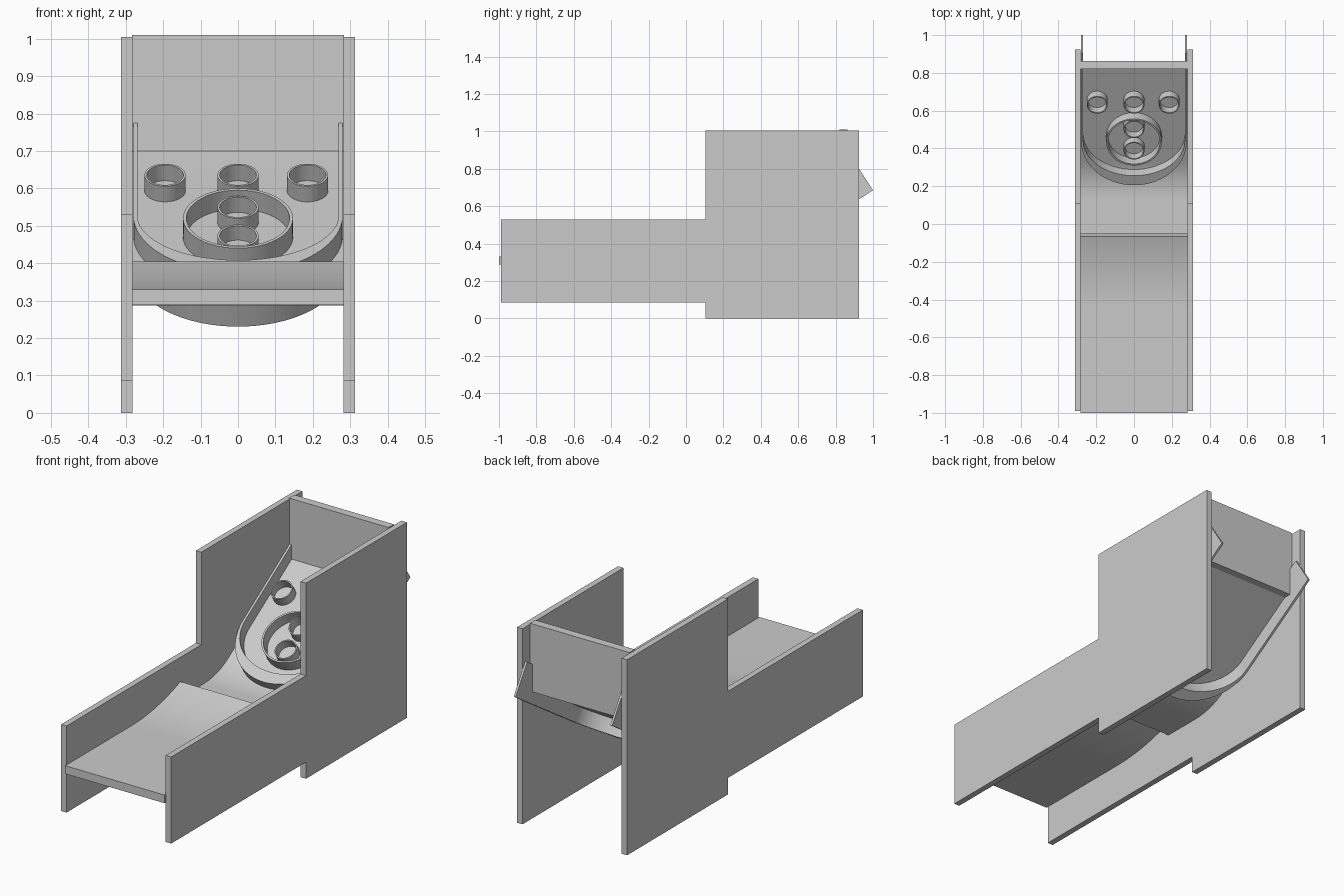
import bpy, math
from mathutils import Vector, Matrix

if "Cube" in bpy.data.objects:
    bpy.data.objects.remove(bpy.data.objects["Cube"])

TILT = math.radians(33)
# Target board frame: local x across, local y up the slope, local z off the board
BOARD = Matrix.Translation((0, 0.42, 0.44)) @ Matrix.Rotation(TILT, 4, 'X')


def make(name, verts, faces, matrix=None, smooth=False):
    mesh = bpy.data.meshes.new(name)
    mesh.from_pydata(verts, [], faces)
    if matrix:
        mesh.transform(matrix)
    obj = bpy.data.objects.new(name, mesh)
    bpy.context.collection.objects.link(obj)
    bpy.ops.object.select_all(action='DESELECT')
    obj.select_set(True)
    bpy.context.view_layer.objects.active = obj
    bpy.ops.object.mode_set(mode='EDIT')
    bpy.ops.mesh.select_all(action='SELECT')
    bpy.ops.mesh.normals_make_consistent(inside=False)
    bpy.ops.object.mode_set(mode='OBJECT')
    if smooth:
        bpy.ops.object.shade_smooth_by_angle(angle=math.radians(30))
    return obj


def side_prism(name, profile, x0, x1):
    """Extrude a y-z outline across x."""
    n = len(profile)
    verts = [(x, y, z) for x in (x0, x1) for y, z in profile]
    faces = [tuple(range(n)), tuple(range(n, 2 * n))]
    faces += [(i, (i + 1) % n, n + (i + 1) % n, n + i) for i in range(n)]
    return make(name, verts, faces)


def sheet(name, path, width, thick):
    """Bent sheet whose top follows a y-z path, thickened downwards."""
    pts = [Vector(p) for p in path]
    low = []
    for i, p in enumerate(pts):
        t = (pts[min(i + 1, len(pts) - 1)] - pts[max(i - 1, 0)]).normalized()
        low.append(p + Vector((t.y, -t.x)) * thick)
    n, w = len(pts), width / 2
    verts = [(s * w, p.x, p.y) for row in (pts, low) for p in row for s in (-1, 1)]
    faces = []
    for i in range(n - 1):
        a, b = 2 * i, 2 * (n + i)
        faces += [(a, a + 1, a + 3, a + 2), (b, b + 2, b + 3, b + 1),
                  (a, a + 2, b + 2, b), (a + 1, b + 1, b + 3, a + 3)]
    e, f = 2 * (n - 1), 2 * (2 * n - 1)
    faces += [(0, 2 * n, 2 * n + 1, 1), (e, e + 1, f + 1, f)]
    return make(name, verts, faces, smooth=True)


def wall(name, outer, inner, z0, z1, closed):
    """Upright wall on the board between two matching outlines."""
    n = len(outer)
    verts = [(x, y, z) for z in (z0, z1) for loop in (outer, inner) for x, y in loop]
    faces = []
    for i in range(n if closed else n - 1):
        j = (i + 1) % n
        for a, b in ((0, n), (n, 3 * n), (3 * n, 2 * n), (2 * n, 0)):
            faces.append((a + i, a + j, b + j, b + i))
    if not closed:
        for i in (0, n - 1):
            faces.append((i, n + i, 3 * n + i, 2 * n + i))
    return make(name, verts, faces, BOARD, smooth=True)


def circle(x, y, r, n=48):
    return [(x + r * math.cos(math.tau * i / n), y + r * math.sin(math.tau * i / n))
            for i in range(n)]


# Side panels
panel = [(-0.99, 0.085), (0.105, 0.085), (0.105, 0), (0.925, 0),
         (0.925, 1.005), (0.105, 1.005), (0.105, 0.53), (-0.99, 0.53)]
for label, s in (("left", -1), ("right", 1)):
    side_prism(label + "_side_panel", panel, s * 0.282, s * 0.313)

# Back panel
side_prism("back_panel", [(0.82, 0.66), (0.863, 0.66), (0.863, 1.01), (0.82, 1.01)],
           -0.283, 0.283)

# Ball lane: flat run with a curved jump at its end
lane = [(-1.0, 0.33)]
for i in range(17):
    t = i / 16
    lane.append((-0.46 + 0.395 * t, 0.33 + 0.075 * t * t))
sheet("ball_lane", lane, 0.566, 0.042)

# Target board: flat trough behind the jump bending up into the slope
y_bend = 0.42 - (0.44 - 0.322) / math.tan(TILT)
reach = 0.11
board = [(-0.075, 0.322)]
for i in range(13):
    t = i / 12
    a = Vector((y_bend - reach, 0.322))
    b = Vector((y_bend, 0.322))
    c = b + reach * Vector((math.cos(TILT), math.sin(TILT)))
    board.append(tuple(a * (1 - t) ** 2 + b * 2 * t * (1 - t) + c * t * t))
board.append((0.835, 0.44 + 0.415 * math.tan(TILT)))
sheet("target_board", board, 0.566, 0.035)


# U-shaped guard around the targets, thicker at the bottom of the bend
def u_outline(half_width, drop, centre=0.065, end=0.62, n=48):
    arc = [(half_width * math.cos(math.pi * i / n), centre - drop * math.sin(math.pi * i / n))
           for i in range(n + 1)]
    return [(half_width, end)] + arc + [(-half_width, end)]


wall("target_guard", u_outline(0.28, 0.28), u_outline(0.269, 0.22), -0.11, 0.063, False)

# Scoring rings
rings = [("large_ring", 0, 0.055, 0.147, 0.009, 0.06),
         ("lower_ring", 0, -0.009, 0.055, 0.006, 0.046),
         ("middle_ring", 0, 0.128, 0.055, 0.006, 0.048),
         ("top_centre_ring", 0, 0.283, 0.055, 0.006, 0.05),
         ("top_left_ring", -0.195, 0.283, 0.055, 0.006, 0.05),
         ("top_right_ring", 0.186, 0.283, 0.055, 0.006, 0.05)]
for name, x, u, r, thick, h in rings:
    wall(name, circle(x, u, r), circle(x, u, r - thick), -0.01, h, True)
